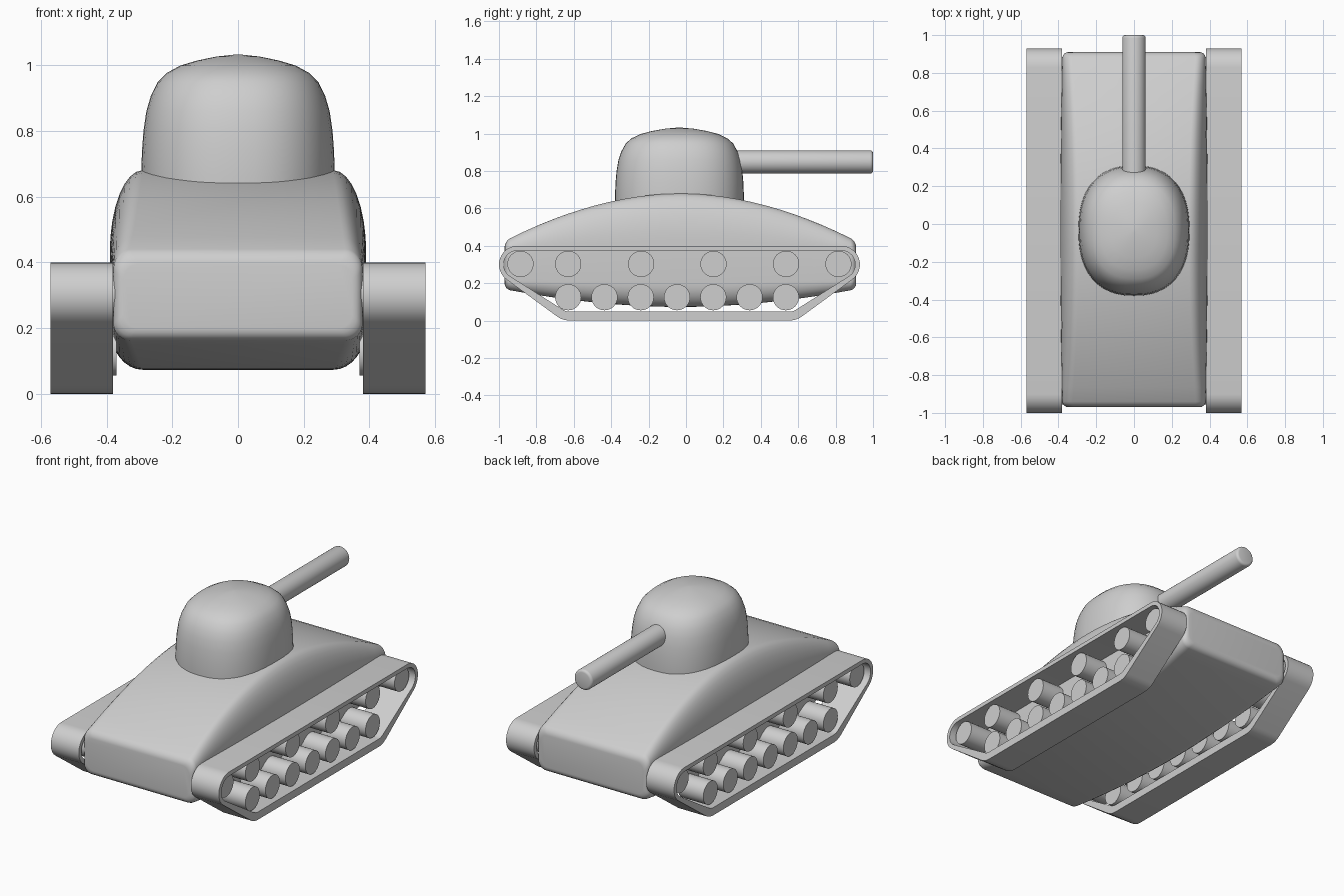
import bpy, bmesh, math
from mathutils import Matrix

if "Cube" in bpy.data.objects:
    bpy.data.objects.remove(bpy.data.objects["Cube"])

grey = bpy.data.materials.new("light grey")
grey.diffuse_color = (0.62, 0.62, 0.62, 1)
grey.use_nodes = True
grey.node_tree.nodes["Principled BSDF"].inputs["Base Color"].default_value = grey.diffuse_color


def finish(name, bm, angle=35):
    bmesh.ops.recalc_face_normals(bm, faces=bm.faces)
    me = bpy.data.meshes.new(name)
    bm.to_mesh(me)
    bm.free()
    me.materials.append(grey)
    ob = bpy.data.objects.new(name, me)
    bpy.context.collection.objects.link(ob)
    bpy.ops.object.select_all(action='DESELECT')
    ob.select_set(True)
    bpy.context.view_layer.objects.active = ob
    bpy.ops.object.shade_smooth_by_angle(angle=math.radians(angle))
    return ob


def loft(name, rings, angle=35):
    bm = bmesh.new()
    vs = [[bm.verts.new(p) for p in r] for r in rings]
    n = len(vs[0])
    for a, b in zip(vs, vs[1:]):
        for i in range(n):
            j = (i + 1) % n
            bm.faces.new((a[i], a[j], b[j], b[i]))
    bm.faces.new(vs[0])
    bm.faces.new(vs[-1])
    return finish(name, bm, angle)


def cylinder(name, r, length, matrix, bevel=0.0):
    bm = bmesh.new()
    bmesh.ops.create_cone(bm, cap_ends=True, segments=32, radius1=r, radius2=r, depth=length)
    if bevel:
        rim = [e for e in bm.edges if all(v.co.z > 0 for v in e.verts)]
        bmesh.ops.bevel(bm, geom=rim, offset=bevel, segments=3, affect='EDGES', profile=0.5)
    bm.transform(matrix)
    return finish(name, bm)


# hull: rounded sections lofted along y, arched above and below
Y0, Y1 = -0.97, 0.91


def hull_section(y, inset):
    t = (y + 0.03) / 0.94
    k = max(0.0, 1 - t * t)
    arch = max(0.0, 1 - abs(t) ** 1.9)
    top = 0.425 + 0.255 * arch - inset
    bot = 0.168 - 0.095 * arch + inset
    w = 0.378 + 0.012 * k - inset
    rx = 0.05 + 0.05 * k
    rt, rb = 0.05 + 0.20 * k, 0.045 + 0.085 * k
    pts = []
    for sx, sz, a0 in ((1, 1, 0), (-1, 1, 90), (-1, -1, 180), (1, -1, 270)):
        rz = rt if sz > 0 else rb
        cx, cz = sx * (w - rx), (top - rz if sz > 0 else bot + rz)
        for s in range(9):
            a = math.radians(a0 + s * 90 / 8)
            pts.append((cx + rx * math.cos(a), y, cz + rz * math.sin(a)))
    return pts


R = 0.03
ends = [(R * (1 - math.sin(math.radians(a))), R * (1 - math.cos(math.radians(a)))) for a in (90, 67, 45, 22)]
stations = [(Y0 + i, d) for i, d in [(e[0], e[1]) for e in ends]]
stations += [(Y0 + R + (Y1 - Y0 - 2 * R) * i / 24, 0) for i in range(25)]
stations += [(Y1 - i, d) for i, d in reversed(ends)]
loft("hull", [hull_section(y, d) for y, d in stations])

# turret: squarish dome
profile = [(0.98, 0.5), (1, 0.66), (0.99, 0.74), (0.975, 0.8), (0.945, 0.86), (0.9, 0.905), (0.83, 0.948),
           (0.74, 0.975), (0.6, 0.998), (0.42, 1.014), (0.22, 1.026), (0.03, 1.032)]


def squircle(s, z, n=48):
    p = 2 / 2.35
    out = []
    for i in range(n):
        a = 2 * math.pi * i / n
        c, d = math.cos(a), math.sin(a)
        out.append((0.295 * s * math.copysign(abs(c) ** p, c),
                    -0.035 + 0.345 * s * math.copysign(abs(d) ** p, d), z))
    return out


loft("turret", [squircle(s, z) for s, z in profile], 50)

# gun barrel, pointing to +y
cylinder("gun_barrel", 0.062, 0.85,
         Matrix.Translation((0, 0.575, 0.848)) @ Matrix.Rotation(-math.pi / 2, 4, 'X'), 0.015)


# track belts: open loops with a rounded outline
def belt_outline(r_end, r_low):
    arcs = ((-0.9, 0.3, r_end, 90, 234), (-0.62, 0.12, r_low, 234, 270),
            (0.55, 0.12, r_low, 270, 306), (0.83, 0.3, r_end, 306, 450))
    pts = []
    for cy, cz, r, a0, a1 in arcs:
        n = 12 if r == r_end else 5
        for i in range(n + 1):
            a = math.radians(a0 + (a1 - a0) * i / n)
            pts.append((cy + r * math.cos(a), cz + r * math.sin(a)))
    return pts


outer, inner = belt_outline(0.1, 0.12), belt_outline(0.075, 0.0725)
for side, sx in (("left", -1), ("right", 1)):
    bm = bmesh.new()
    loops = [[bm.verts.new((sx * x, y, z)) for y, z in o]
             for o, x in ((outer, 0.38), (outer, 0.57), (inner, 0.57), (inner, 0.38))]
    n = len(outer)
    for k in range(4):
        a, b = loops[k], loops[(k + 1) % 4]
        for i in range(n):
            j = (i + 1) % n
            bm.faces.new((a[i], a[j], b[j], b[i]))
    finish(side + "_track_belt", bm)

    # road wheels below, return rollers above
    spots = [(-0.63 + 0.194 * i, 0.125) for i in range(7)]
    spots += [(y, 0.303) for y in (-0.885, -0.63, -0.24, 0.147, 0.535, 0.815)]
    for i, (y, z) in enumerate(spots):
        cylinder(f"{side}_wheel_{i + 1}", 0.07, 0.17,
                 Matrix.Translation((sx * 0.455, y, z)) @ Matrix.Rotation(math.pi / 2, 4, 'Y'))

# centre along y (the belts start at -1.0, the barrel ends at 1.0)
